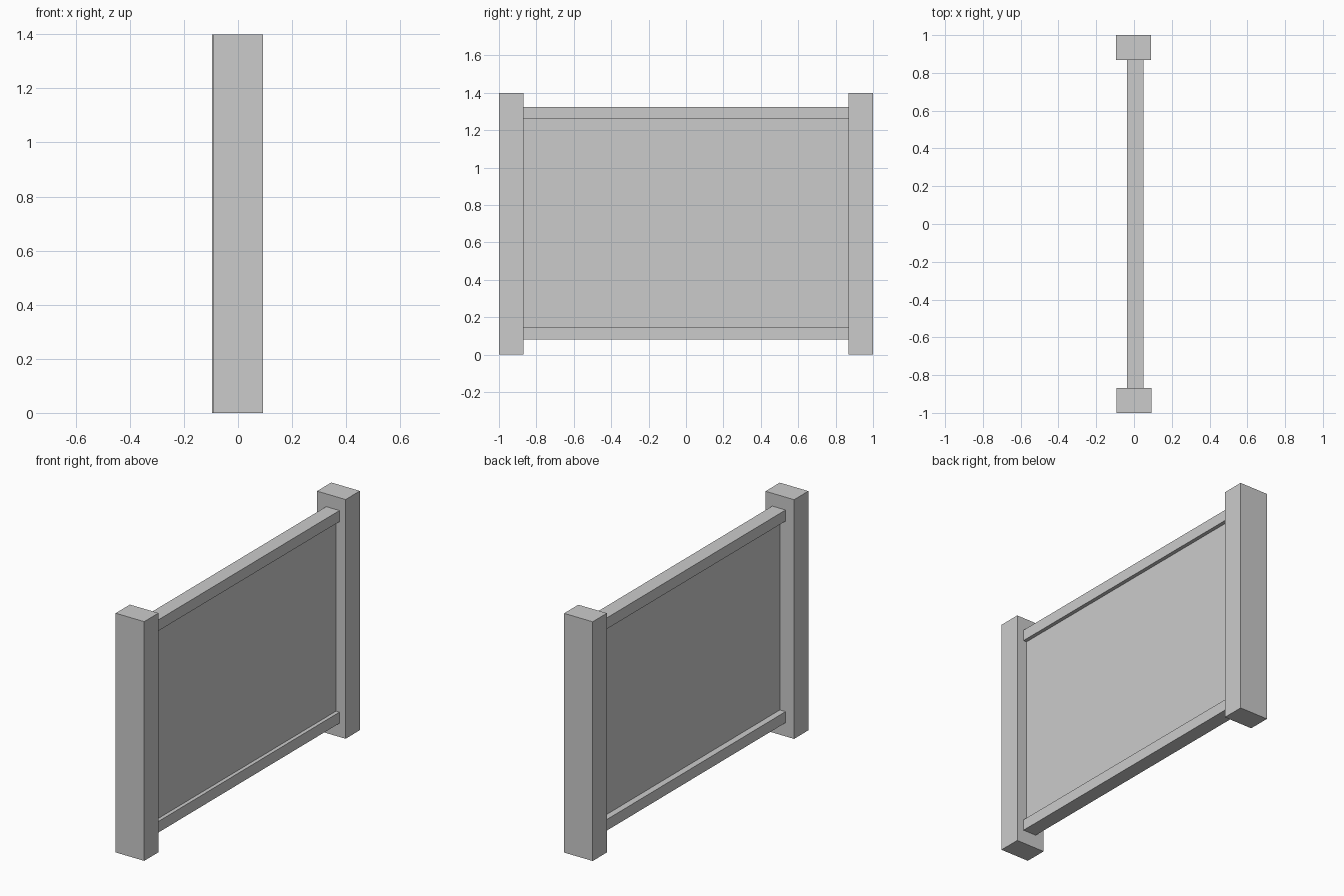
import bpy

default_cube = bpy.data.objects.get("Cube")
if default_cube:
    bpy.data.objects.remove(default_cube, do_unlink=True)

grey = bpy.data.materials.new("plain_grey")
grey.use_nodes = True
colour = (0.6, 0.6, 0.6, 1)
grey.diffuse_color = colour
grey.node_tree.nodes["Principled BSDF"].inputs["Base Color"].default_value = colour


def box(name, x, y, z):
    """Box spanning the given (low, high) range on each axis."""
    spans = (x, y, z)
    bpy.ops.mesh.primitive_cube_add(size=1, location=[(a + b) / 2 for a, b in spans])
    obj = bpy.context.object
    obj.name = name
    obj.scale = [b - a for a, b in spans]
    bpy.ops.object.transform_apply(location=False, rotation=False, scale=True)
    obj.data.materials.append(grey)
    return obj


# End posts, the back one set slightly to the side
box("front_post", (-0.092, 0.093), (-1, -0.868), (0, 1.4))
box("back_post", (-0.096, 0.089), (0.868, 1), (0, 1.4))

# Rails between the posts
inner = (-0.868, 0.868)
for name, bottom in (("bottom_rail", 0.08), ("top_rail", 1.26)):
    box(name, (-0.037, 0.049), inner, (bottom, bottom + 0.065))

# Thin infill panel, off centre in the rails
box("panel", (0, 0.027), inner, (0.145, 1.26))
